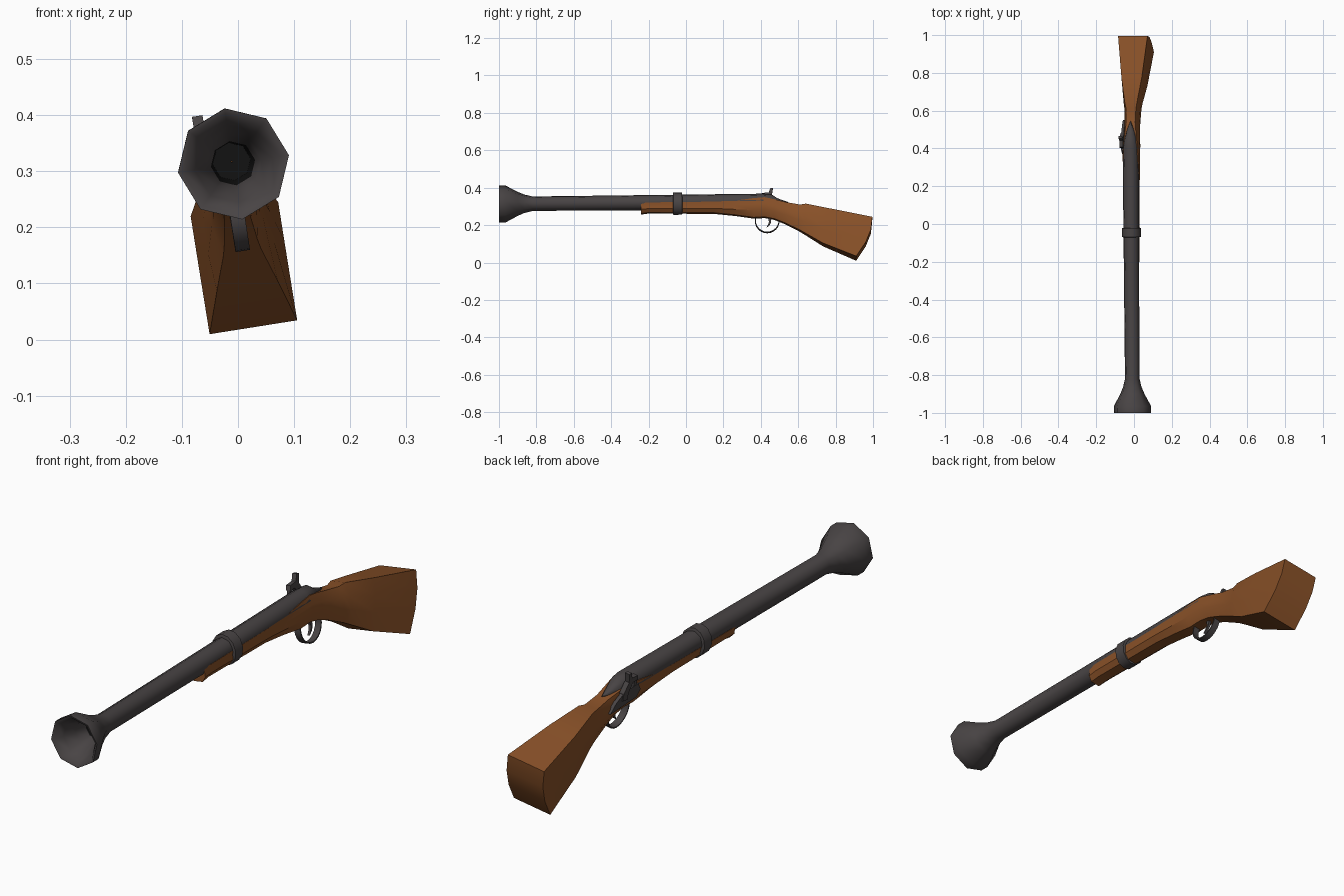
import bpy, bmesh, math
from mathutils import Matrix

if "Cube" in bpy.data.objects:
    bpy.data.objects.remove(bpy.data.objects["Cube"])

# Whole gun is rolled a little about the barrel axis
POSE = (Matrix.Translation((-0.015, 0, 0.322)) @ Matrix.Rotation(0.007, 4, 'Z')
        @ Matrix.Rotation(0.009, 4, 'X') @ Matrix.Rotation(math.radians(-9), 4, 'Y'))


def material(name, rgb):
    m = bpy.data.materials.new(name)
    m.diffuse_color = (*rgb, 1)
    m.use_nodes = True
    m.node_tree.nodes["Principled BSDF"].inputs["Base Color"].default_value = m.diffuse_color
    return m


IRON = material("dark iron", (0.066, 0.058, 0.059))
WOOD = material("brown wood", (0.25, 0.082, 0.021))
BLACK = material("bore black", (0.006, 0.006, 0.006))


def build(name, verts, faces, mats, angle):
    me = bpy.data.meshes.new(name)
    me.from_pydata(verts, [], faces)
    bm = bmesh.new()
    bm.from_mesh(me)
    bmesh.ops.remove_doubles(bm, verts=bm.verts, dist=1e-5)
    bmesh.ops.recalc_face_normals(bm, faces=bm.faces)
    bm.to_mesh(me)
    bm.free()
    ob = bpy.data.objects.new(name, me)
    bpy.context.collection.objects.link(ob)
    for m in mats:
        me.materials.append(m)
    ob.matrix_world = POSE
    bpy.ops.object.select_all(action='DESELECT')
    ob.select_set(True)
    bpy.context.view_layer.objects.active = ob
    if angle:
        bpy.ops.object.shade_smooth_by_angle(angle=math.radians(angle))
    return ob


def loft(name, rings, mats, angle, closed=False, caps=()):
    """Skin a list of equal-length point rings."""
    n, k = len(rings[0]), len(rings)
    verts = [p for r in rings for p in r]
    faces = []
    for i in range(k if closed else k - 1):
        a, b = i * n, (i + 1) % k * n
        for j in range(n):
            q = (j + 1) % n
            faces.append((a + j, a + q, b + q, b + j))
    for c in caps:  # strip caps, pairing mirrored points
        s = (c % k) * n
        for j in range(n // 2 - 1):
            faces.append((s + j, s + j + 1, s + n - 2 - j, s + n - 1 - j))
    return build(name, verts, faces, mats, angle)


def ring(y, rx, rz, cz=0, n=8):
    return [(rx * math.sin(j * math.tau / n), y, cz + rz * math.cos(j * math.tau / n))
            for j in range(n)]


def plate(name, outline, x0, x1, mat):
    """Extrude a (y, z) outline sideways."""
    n = len(outline)
    verts = [(x, y, z) for x in (x0, x1) for y, z in outline]
    faces = [tuple(range(n)), tuple(range(n, 2 * n))]
    faces += [(j, (j + 1) % n, n + (j + 1) % n, n + j) for j in range(n)]
    return build(name, verts, faces, [mat], 0)


# Barrel: flared muzzle, bore, and a breech tapering to a tang
profile = [(-0.55, 0.001), (-0.55, 0.034), (-0.87, 0.039), (-0.92, 0.05), (-0.965, 0.07),
           (-0.998, 0.092), (-1.0, 0.1), (-0.965, 0.1), (-0.90, 0.065), (-0.865, 0.05),
           (-0.82, 0.039), (-0.2, 0.041), (0.41, 0.043)]
rings = [ring(y, r, r) for y, r in profile]
rings += [ring(0.455, 0.034, 0.041), ring(0.49, 0.022, 0.017), ring(0.545, 0.001, 0.001, -0.004)]
barrel = loft("barrel", rings, [IRON, BLACK], 55)
for f in barrel.data.polygons:  # inside of the bore
    c = f.center
    if -0.9 < c.y < -0.5 and math.hypot(c.x, c.z) < 0.0355:
        f.material_index = 1

# Stock stations: y top, z top, y bottom, z bottom, half widths top / middle / bottom
stations = [
    (-0.24, -0.005, -0.24, -0.061, 0.037, 0.034, 0.019),
    (-0.20, -0.005, -0.20, -0.056, 0.040, 0.036, 0.019),
    (0.15, -0.004, 0.15, -0.061, 0.041, 0.039, 0.020),
    (0.26, 0.000, 0.26, -0.073, 0.042, 0.041, 0.021),
    (0.36, 0.013, 0.36, -0.088, 0.041, 0.043, 0.022),
    (0.42, 0.018, 0.42, -0.086, 0.038, 0.044, 0.022),
    (0.48, 0.006, 0.47, -0.096, 0.030, 0.042, 0.022),
    (0.54, -0.009, 0.52, -0.116, 0.024, 0.040, 0.024),
    (0.61, -0.022, 0.60, -0.156, 0.026, 0.042, 0.030),
    (0.64, -0.018, 0.63, -0.174, 0.032, 0.046, 0.034),
    (0.78, -0.051, 0.73, -0.236, 0.055, 0.060, 0.055),
    (0.995, -0.100, 0.907, -0.312, 0.079, 0.079, 0.079),
]


def section(s, bulge=0):
    yt, zt, yb, zb, wt, wm, wb = s
    half = []
    for t, w in ((0, wt), (0.32, wm), (0.64, wm), (1, wb)):
        y = yt + (yb - yt) * t + bulge * (1 if 0 < t < 1 else 0)
        half.append((w, y, zt + (zb - zt) * t))
    return half + [(-x, y, z) for x, y, z in reversed(half)]


rings = [section(s, 0.02 if s is stations[-1] else 0) for s in stations]
loft("stock", rings, [WOOD], 32, caps=(0, -1))

# Barrel band: oval collar round barrel and fore-end
loft("barrel_band", [ring(-0.07, 0.046, 0.054, -0.007, 12), ring(-0.068, 0.051, 0.060, -0.007, 12),
                     ring(-0.022, 0.051, 0.060, -0.007, 12), ring(-0.02, 0.046, 0.054, -0.007, 12),
                     ring(-0.02, 0.036, 0.045, -0.007, 12), ring(-0.07, 0.036, 0.045, -0.007, 12)],
     [IRON], 40, closed=True)

# Trigger guard: flat bent strip
arc = [math.radians(160 + i * 220 / 14) for i in range(15)]
rings = []
for a in arc:
    rings.append([(x, 0.433 + r * math.cos(a), -0.104 + r * math.sin(a))
                  for x, r in ((-0.013, 0.066), (0.013, 0.066), (0.013, 0.061), (-0.013, 0.061))])
loft("trigger_guard", rings, [IRON], 40, caps=(0, -1))

# Trigger
plate("trigger", [(0.435, -0.08), (0.455, -0.08), (0.452, -0.115), (0.444, -0.13),
                  (0.428, -0.142), (0.438, -0.125), (0.443, -0.11)], -0.005, 0.005, IRON)

# Lock plate and hammer on the left side
plate("lock_plate", [(0.37, -0.02), (0.39, -0.045), (0.47, -0.05), (0.55, -0.055),
                     (0.52, -0.02), (0.47, 0.008), (0.39, 0.01)], -0.049, -0.036, IRON)
plate("hammer", [(0.455, -0.03), (0.485, -0.025), (0.483, 0.005), (0.460, 0.042), (0.466, 0.078),
                 (0.453, 0.08), (0.443, 0.055), (0.408, 0.052), (0.402, 0.034), (0.432, 0.034),
                 (0.452, 0.0)], -0.052, -0.033, IRON)
# Nipple under the hammer
plate("nipple", [(0.40, 0.0), (0.42, 0.0), (0.417, 0.036), (0.403, 0.036)], -0.048, -0.034, IRON)
